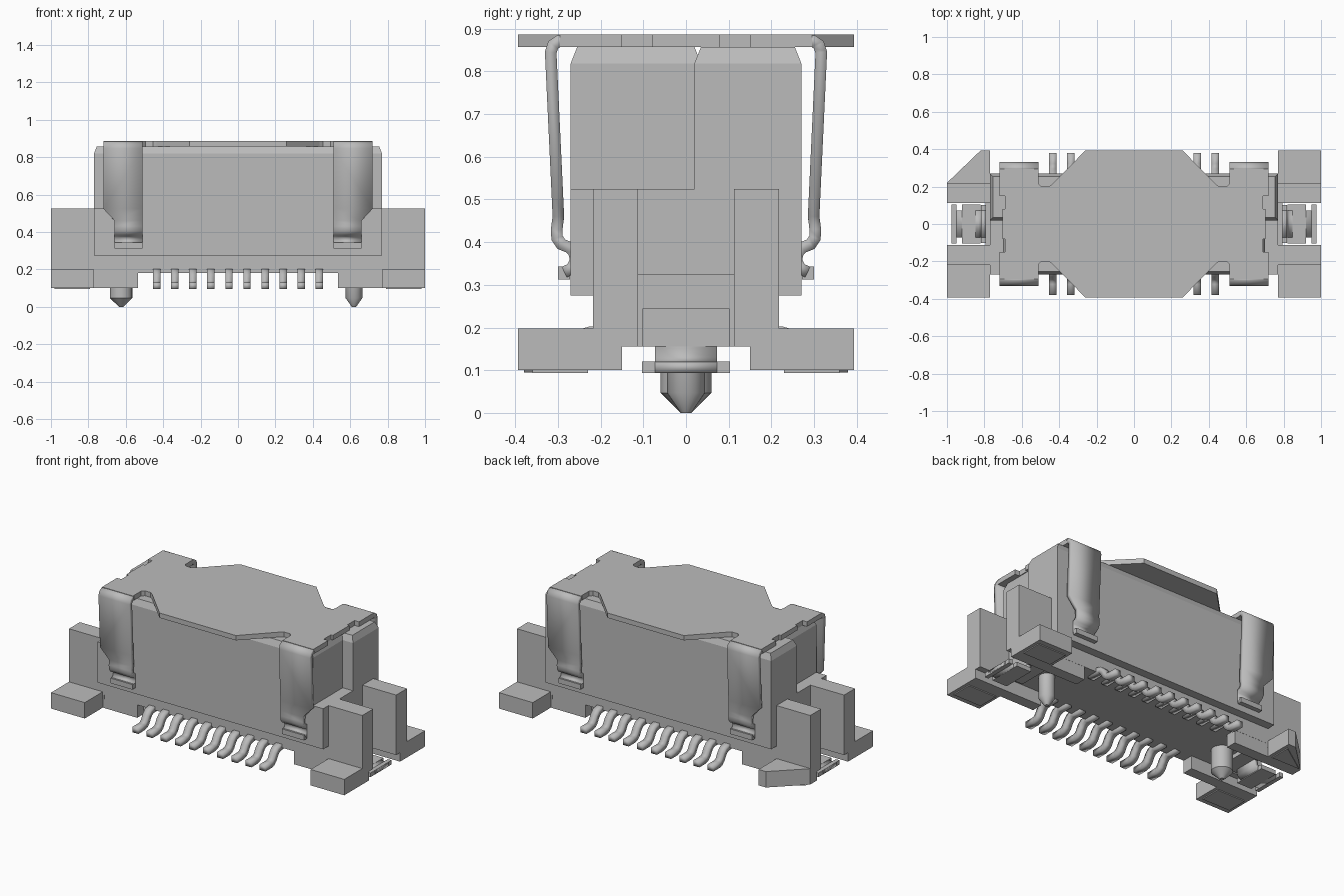
import bpy, bmesh, math

cube = bpy.data.objects.get("Cube")
if cube:
    bpy.data.objects.remove(cube, do_unlink=True)

grey = bpy.data.materials.new("plain grey")
grey.use_nodes = True
COL = (0.5, 0.5, 0.5, 1)
grey.diffuse_color = COL
grey.node_tree.nodes["Principled BSDF"].inputs["Base Color"].default_value = COL


def finish(bm, name, smooth=False):
    bmesh.ops.recalc_face_normals(bm, faces=bm.faces)
    me = bpy.data.meshes.new(name)
    bm.to_mesh(me)
    bm.free()
    me.materials.append(grey)
    ob = bpy.data.objects.new(name, me)
    bpy.context.collection.objects.link(ob)
    if smooth:
        bpy.ops.object.select_all(action='DESELECT')
        ob.select_set(True)
        bpy.context.view_layer.objects.active = ob
        bpy.ops.object.shade_smooth_by_angle(angle=math.radians(35))
    return ob


def prism(name, outline, z0, z1):
    """Extrude a flat xy outline from z0 to z1."""
    bm = bmesh.new()
    face = bm.faces.new([bm.verts.new((x, y, z0)) for x, y in outline])
    ext = bmesh.ops.extrude_face_region(bm, geom=[face])
    for v in ext["geom"]:
        if isinstance(v, bmesh.types.BMVert):
            v.co.z = z1
    return finish(bm, name)


def box(name, x0, x1, y0, y1, z0, z1):
    return prism(name, [(x0, y0), (x1, y0), (x1, y1), (x0, y1)], z0, z1)


def ribbon(name, pairs, thick):
    """Bent sheet metal strip: each pair is the two edge points of a section."""
    bm = bmesh.new()
    rows = [[bm.verts.new(p) for p in pair] for pair in pairs]
    for a, b in zip(rows, rows[1:]):
        bm.faces.new((a[0], a[1], b[1], b[0]))
    ob = finish(bm, name, True)
    mod = ob.modifiers.new("thickness", 'SOLIDIFY')
    mod.thickness = thick
    mod.offset = 0
    mod.use_even_offset = True
    return ob


def lathe(name, x, profile, n=24):
    """Round peg around a vertical axis."""
    bm = bmesh.new()
    rings = [[bm.verts.new((x + r * math.cos(2 * math.pi * i / n),
                            r * math.sin(2 * math.pi * i / n), z)) for i in range(n)]
             for r, z in profile]
    for a, b in zip(rings, rings[1:]):
        for i in range(n):
            bm.faces.new((a[i], a[(i + 1) % n], b[(i + 1) % n], b[i]))
    bm.faces.new(rings[0])
    bm.faces.new(rings[-1])
    return finish(bm, name, True)


def chamfered_block(name, x, y0, y1, z0, z1):
    """Block with a narrow sloped band around its top."""
    bm = bmesh.new()
    rings = []
    for z, d in ((z0, 0), (z1 - 0.038, 0), (z1, 0.015)):
        rings.append([bm.verts.new(p) for p in (
            (-x + d, y0 + d, z), (x - d, y0 + d, z), (x - d, y1 - d, z), (-x + d, y1 - d, z))])
    for a, b in zip(rings, rings[1:]):
        for i in range(4):
            bm.faces.new((a[i], a[(i + 1) % 4], b[(i + 1) % 4], b[i]))
    bm.faces.new(rings[0])
    bm.faces.new(rings[-1])
    return finish(bm, name)


# Housing body: narrow base, wide shroud, and a stepped upper part
box("base_core", -0.77, 0.77, -0.218, 0.218, 0.18, 0.28)
box("shroud_lower", -0.77, 0.77, -0.27, 0.27, 0.275, 0.525)
chamfered_block("shroud_front_half", 0.70, -0.27, 0.035, 0.525, 0.857)
chamfered_block("shroud_back_half", 0.77, 0.02, 0.27, 0.525, 0.857)

# End posts, feet, under-rails and solder plates at the four corners
for sx in (-1, 1):
    box("end_sill", sx * 0.70, sx * 0.795, -0.112, 0.112, 0.155, 0.325)
    for sy in (-1, 1):
        box("end_post", sx * 0.76, sx, sy * 0.112, sy * 0.218, 0.155, 0.525)
        box("under_rail", sx * 0.535, sx * 0.77, sy * 0.15, sy * 0.217, 0.1, 0.19)
        foot = [(0.77, 0.15), (1, 0.15), (1, 0.393), (0.77, 0.393)]
        if sx < 0 and sy > 0:    # one corner is cut to mark orientation
            foot[2:3] = [(1, 0.22), (0.82, 0.393)]
        prism("foot", [(sx * x, sy * y) for x, y in foot], 0.1, 0.198)
        pad = [(0.79, 0.23), (0.98, 0.23), (0.79, 0.36)] if len(foot) > 4 else \
              [(0.79, 0.23), (0.98, 0.23), (0.98, 0.36), (0.79, 0.36)]
        prism("foot_pad", [(sx * x, sy * y) for x, y in pad], 0.094, 0.101)

# Locating pegs with conical tips
for x, r in ((-0.625, 0.06), (0.62, 0.045)):
    lathe("locating_peg", x, [(0.012, 0), (r, 0.047), (r, 0.19)])

# Hold-down tabs in the end slots
for sx in (-1, 1):
    path = [(0.805, 0.245), (0.805, 0.15), (0.81, 0.125), (0.825, 0.111), (0.85, 0.107), (0.975, 0.107)]
    ribbon("hold_down_strip", [((sx * x, -0.073, z), (sx * x, 0.073, z)) for x, z in path], 0.025)
    box("hold_down_riser", sx * 0.794, sx * 0.818, -0.102, 0.102, 0.155, 0.245)
    for x0, x1 in ((0.82, 0.92), (0.95, 0.975)):
        box("hold_down_wing", sx * x0, sx * x1, -0.103, 0.103, 0.094, 0.12)

# Gull-wing contacts along both long sides
pin = [(0.15, 0.185), (0.225, 0.185), (0.25, 0.178), (0.268, 0.16), (0.285, 0.13),
       (0.30, 0.117), (0.32, 0.112), (0.38, 0.112)]
for sy in (-1, 1):
    for i in range(10):
        x = (i - 4.5) * 0.0963
        ribbon("contact_pin", [((x - 0.02, sy * y, z), (x + 0.02, sy * y, z)) for y, z in pin], 0.034)

# Flat cover plate: one quadrant mirrored into the full outline
q = [(0.26, 0.393), (0.435, 0.215), (0.455, 0.2), (0.495, 0.2), (0.51, 0.215), (0.51, 0.295),
     (0.72, 0.295), (0.72, 0.15), (0.69, 0.15), (0.69, 0.08), (0.703, 0.08)]
right = q + [(x, -y) for x, y in reversed(q)]
prism("cover_plate", right + [(-x, y) for x, y in reversed(right)], 0.857, 0.887)

# Spring arms of the cover: section is (y, z, inner x, outer x)
arm = [(0.285, 0.872, 0.51, 0.72), (0.298, 0.871, 0.51, 0.72), (0.311, 0.862, 0.51, 0.72),
       (0.317, 0.845, 0.51, 0.72), (0.302, 0.525, 0.51, 0.72), (0.299, 0.46, 0.51, 0.66),
       (0.303, 0.43, 0.51, 0.66), (0.302, 0.41, 0.51, 0.66), (0.292, 0.395, 0.51, 0.66),
       (0.272, 0.387, 0.51, 0.66), (0.261, 0.374, 0.51, 0.66), (0.259, 0.355, 0.51, 0.66),
       (0.268, 0.338, 0.51, 0.66), (0.285, 0.33, 0.51, 0.66)]
for sx in (-1, 1):
    for sy in (-1, 1):
        ribbon("spring_arm", [((sx * a, sy * y, z), (sx * b, sy * y, z)) for y, z, a, b in arm], 0.027)
        box("arm_hook", sx * 0.51, sx * 0.66, sy * 0.272, sy * 0.30, 0.312, 0.343)
